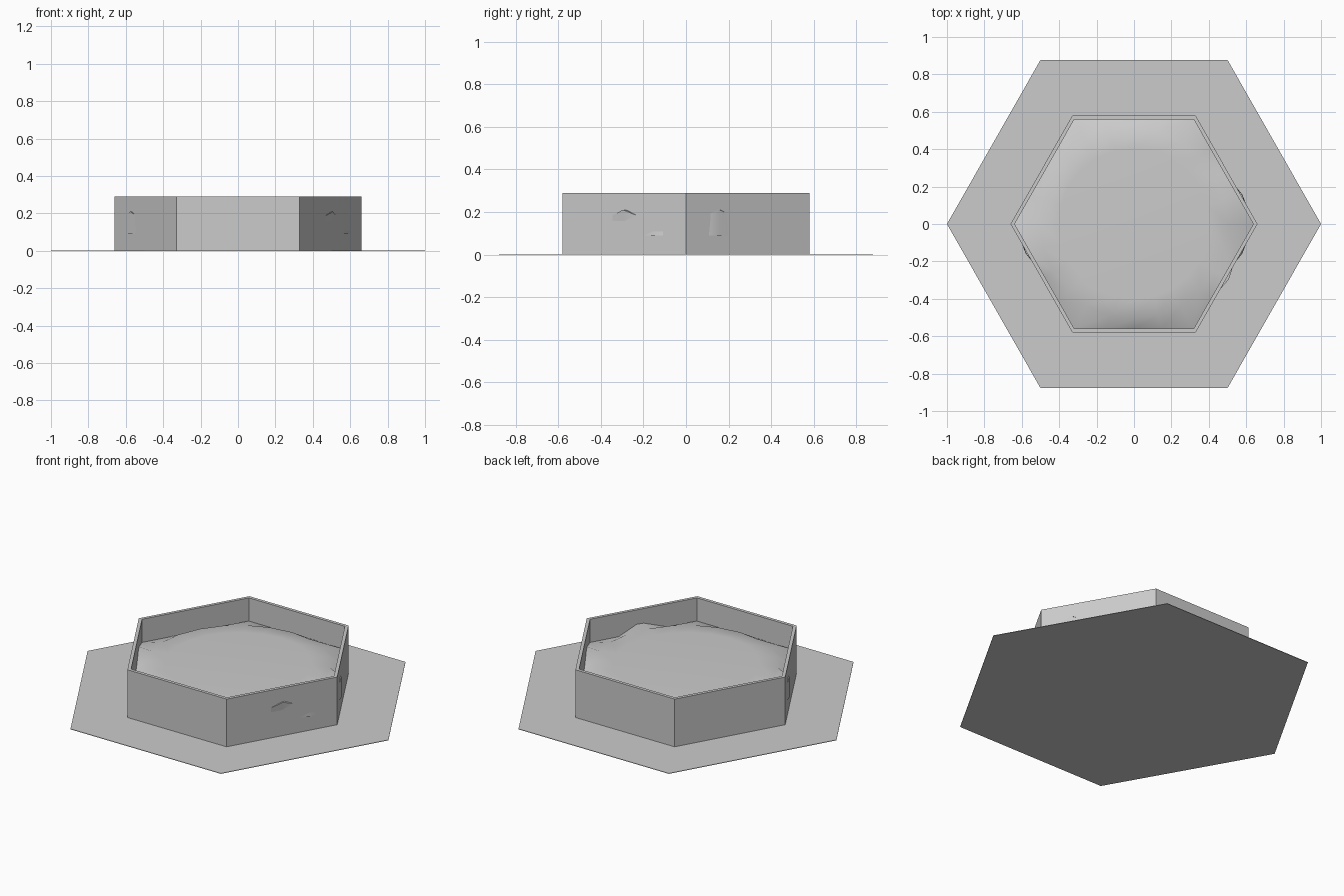
import bpy, bmesh, math

if "Cube" in bpy.data.objects:
    bpy.data.objects.remove(bpy.data.objects["Cube"])

STRETCH_Y = 1.013  # the hexagons are very slightly deeper than regular


def lathe(name, profile, sides, closed=False, shape=None, angle=35):
    """Spin (radius, z) points around z; radius 0 makes a fan centre."""
    bm = bmesh.new()
    rings = []
    for k, (r, z) in enumerate(profile):
        if r == 0:
            rings.append([bm.verts.new((0, 0, z))] * sides)
            continue
        ring = []
        for i in range(sides):
            a = 2 * math.pi * i / sides
            rr, zz = shape(i, k, r, z, a) if shape else (r, z)
            ring.append(bm.verts.new((rr * math.cos(a),
                                      rr * math.sin(a) * STRETCH_Y, zz)))
        rings.append(ring)
    pairs = list(zip(rings, rings[1:]))
    if closed:
        pairs.append((rings[-1], rings[0]))
    for lo, hi in pairs:
        for i in range(sides):
            j = (i + 1) % sides
            bm.faces.new(list(dict.fromkeys((lo[i], lo[j], hi[j], hi[i]))))
    bmesh.ops.recalc_face_normals(bm, faces=bm.faces)
    mesh = bpy.data.meshes.new(name)
    bm.to_mesh(mesh)
    bm.free()
    for p in mesh.polygons:
        p.use_smooth = True
    mesh.set_sharp_from_angle(angle=math.radians(angle))
    obj = bpy.data.objects.new(name, mesh)
    bpy.context.collection.objects.link(obj)
    return obj


# Thin hexagonal base plate
lathe("base_plate", [(0, 0), (1.0, 0), (1.0, 0.003), (0, 0.003)], 6)

# Upright hexagonal wall, a hollow tube
lathe("hex_wall", [(0.66, 0.002), (0.66, 0.29), (0.638, 0.29), (0.638, 0.002)],
      6, closed=True)

# Low mound filling the wall; twisted bulges push through the slanted faces
LOW_BULGE = {1: 0.60, 23: 0.60, 13: 0.60}
HIGH_BULGE = {1: 0.598, 22: 0.585, 13: 0.598}


def hex_radius(a):
    """Distance from the centre to the hexagon of the wall's inside."""
    return 0.64 * math.cos(math.pi / 6) / math.cos(a % (math.pi / 3) - math.pi / 6)


def mound(i, k, r, z, a):
    if k == 1:
        return LOW_BULGE.get(i, hex_radius(a)), z
    if k == 2:
        if i in HIGH_BULGE:
            return HIGH_BULGE[i], 0.21
        return hex_radius(a), z
    return r, z


lathe("inner_mound",
      [(0, 0.09), (0.6, 0.09), (0.6, 0.15), (0.5, 0.19), (0.4, 0.195), (0, 0.195)],
      24, shape=mound, angle=50)
